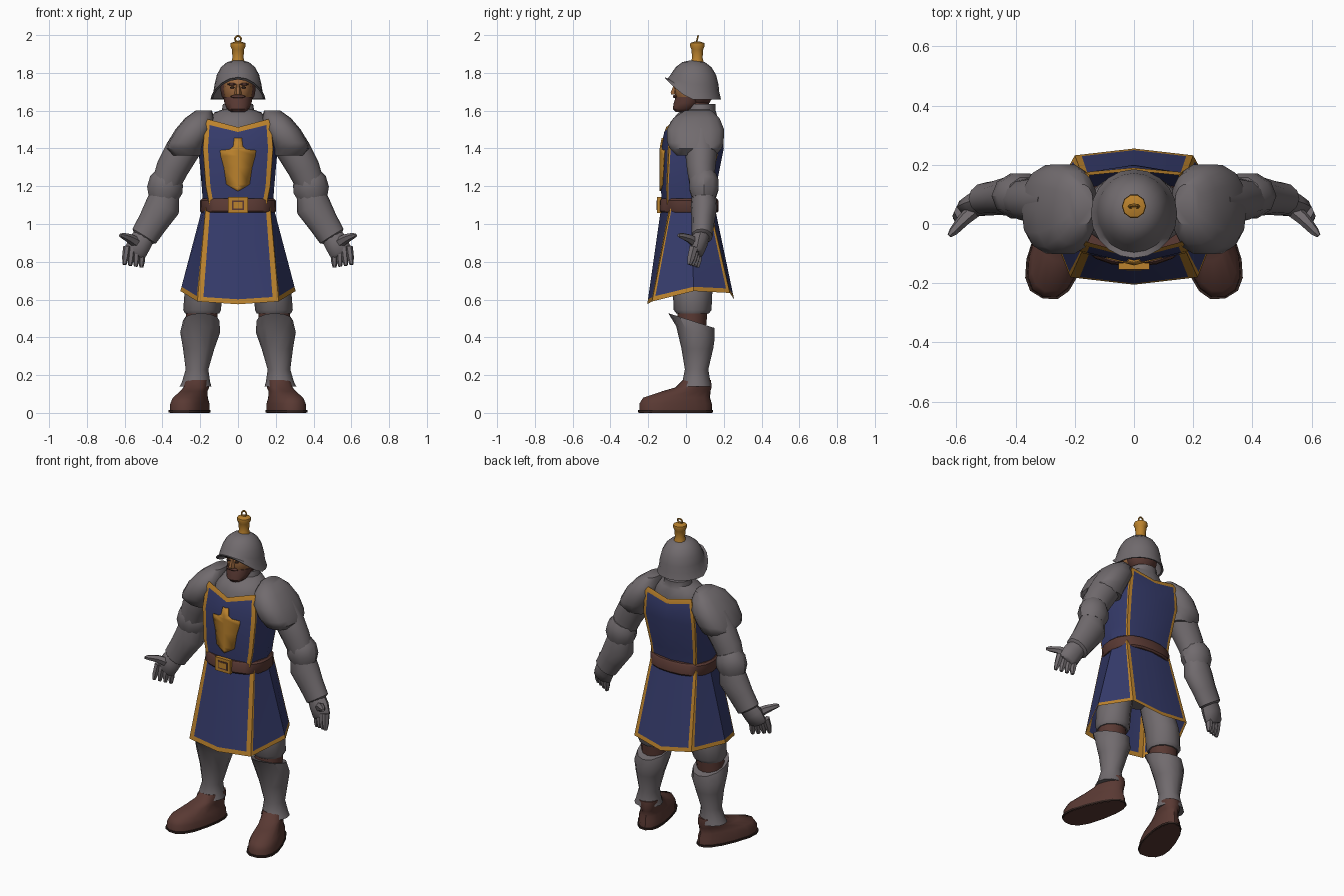
import bpy, bmesh, math
from mathutils import Vector, Matrix

cube = bpy.data.objects.get("Cube")
if cube:
    bpy.data.objects.remove(cube, do_unlink=True)


def material(name, r, g, b):
    m = bpy.data.materials.new(name)
    m.use_nodes = True
    m.diffuse_color = (r, g, b, 1)
    m.node_tree.nodes["Principled BSDF"].inputs["Base Color"].default_value = (r, g, b, 1)
    return m


STEEL = material("steel_grey", .165, .147, .156)
BLUE = material("cloth_blue", .036, .044, .148)
GOLD = material("trim_gold", .5, .225, .026)
LEATHER = material("leather_brown", .1, .041, .033)
SKIN = material("skin", .33, .14, .05)
DARK = material("dark_brown", .03, .016, .013)


def finish(name, bm, mats, mirror=False, angle=40):
    bmesh.ops.recalc_face_normals(bm, faces=bm.faces)
    mesh = bpy.data.meshes.new(name)
    bm.to_mesh(mesh)
    bm.free()
    ob = bpy.data.objects.new(name, mesh)
    bpy.context.collection.objects.link(ob)
    for m in mats:
        mesh.materials.append(m)
    bpy.ops.object.select_all(action='DESELECT')
    ob.select_set(True)
    bpy.context.view_layer.objects.active = ob
    bpy.ops.object.shade_smooth_by_angle(angle=math.radians(angle))
    if mirror:
        ob.modifiers.new("mirror", 'MIRROR').use_mirror_merge = False
    return ob


def skin_rings(bm, rings, rule=lambda row, col: 0):
    """Join closed rings of points with quads."""
    grid = [[bm.verts.new(p) for p in ring] for ring in rings]
    n = len(grid[0])
    for r in range(len(grid) - 1):
        for j in range(n):
            k = (j + 1) % n
            f = bm.faces.new((grid[r][j], grid[r][k], grid[r + 1][k], grid[r + 1][j]))
            f.material_index = rule(r, j)
    return grid


def loft(name, stations, mat, sides=12, flat=True, power=2, mirror=False, warp=None):
    """Stations are x, y, z, depth radius, width radius along a path."""
    pts = [Vector(s[:3]) for s in stations]
    rings = []
    for i, s in enumerate(stations):
        t = pts[min(i + 1, len(pts) - 1)] - pts[max(i - 1, 0)]
        u = Vector((0, 1, 0))
        v = Vector((1, 0, 0)) if flat else u.cross(t).normalized()
        if not flat:
            u = t.cross(v).normalized()
        ring = []
        for j in range(sides):
            a = math.tau * j / sides
            c, d = (math.copysign(abs(q) ** (2 / power), q) for q in (math.cos(a), math.sin(a)))
            p = pts[i] + v * c * s[4] + u * d * s[3]
            ring.append(warp(p) if warp else p)
        rings.append(ring)
    bm = bmesh.new()
    grid = skin_rings(bm, rings)
    bm.faces.new(grid[0])
    bm.faces.new(grid[-1])
    return finish(name, bm, [mat], mirror)


def wrap(name, rows, gold_rows):
    """Garment from half outlines: front centre, front corner, side, back corner, back centre."""
    rings = []
    for row in rows:
        a, b, c, d, e = (Vector(p) for p in row)
        half = [a, b.lerp(a, .14), b, b.lerp(c, .06), c, d.lerp(c, .08), d, d.lerp(e, .11), e]
        rings.append(half + [Vector((-p.x, p.y, p.z)) for p in half[-2:0:-1]])
    stripes = (1, 2, 5, 6)
    bm = bmesh.new()
    skin_rings(bm, rings, lambda r, j: int(r in gold_rows or min(j, 15 - j) in stripes))
    return finish(name, bm, [BLUE, GOLD], angle=30)


def block(name, center, size, mat):
    bm = bmesh.new()
    bmesh.ops.create_cube(bm, size=1, matrix=Matrix.Translation(center) @ Matrix.Diagonal((*size, 1)))
    return finish(name, bm, [mat])


def ball(name, center, size, mat, mirror=False):
    bm = bmesh.new()
    bmesh.ops.create_uvsphere(bm, u_segments=12, v_segments=8, radius=1,
                              matrix=Matrix.Translation(center) @ Matrix.Diagonal((*size, 1)))
    return finish(name, bm, [mat], mirror)


# Skirt with gold hem and corner stripes
top = [(0, -.13, 1.1), (.17, -.08, 1.1), (.185, .03, 1.1), (.16, .125, 1.1), (0, .15, 1.1)]
low = [(0, -.205, .575), (.215, -.18, .59), (.305, .04, .645), (.2, .232, .635), (0, .255, .6)]
hem = [Vector(p).lerp(Vector(q), .05) for p, q in zip(low, top)]
wrap("skirt", [low, hem, top], {0})

# Tabard body with gold neckline
wrap("tabard", [
    [(0, -.125, 1.1), (.15, -.1, 1.1), (.185, .02, 1.1), (.15, .12, 1.1), (0, .145, 1.1)],
    [(0, -.135, 1.2), (.17, -.1, 1.2), (.192, .03, 1.2), (.16, .13, 1.2), (0, .16, 1.2)],
    [(0, -.135, 1.4), (.185, -.09, 1.4), (.21, .05, 1.4), (.18, .17, 1.4), (0, .2, 1.4)],
    [(0, -.115, 1.487), (.175, -.07, 1.53), (.19, .05, 1.53), (.165, .175, 1.54), (0, .19, 1.505)],
    [(0, -.105, 1.512), (.16, -.06, 1.555), (.17, .05, 1.555), (.15, .165, 1.565), (0, .18, 1.53)],
], {3})
loft("gorget", [(0, .04, 1.47, .13, .18), (0, .045, 1.54, .128, .165), (0, .06, 1.59, .1, .125),
                (0, .08, 1.605, .075, .085), (0, .085, 1.635, .072, .08)], STEEL)

# Chest motif plate folded along the chest ridge
outline = [(.02, 1.455), (.026, 1.41), (.045, 1.395), (.095, 1.39), (.092, 1.36),
           (.075, 1.3), (.062, 1.21), (.03, 1.19), (.004, 1.175)]
bm = bmesh.new()
rungs = [[bm.verts.new((x, -.14 + .25 * abs(x) + max(0, z - 1.4) * .2, z)) for x in (-w, 0, w)]
         for w, z in outline]
for a, b in zip(rungs, rungs[1:]):
    for k in (0, 1):
        bm.faces.new((a[k], b[k], b[k + 1], a[k + 1]))
finish("chest_motif", bm, [GOLD]).modifiers.new("thickness", 'SOLIDIFY').thickness = .006

# Belt and buckle
loft("belt", [(0, .015, 1.06, .15, .195), (0, .015, 1.07, .158, .202), (0, .015, 1.125, .156, .2),
              (0, .015, 1.135, .148, .19)], LEATHER, sides=20, power=2.4)
block("buckle", (0, -.142, 1.1), (.105, .022, .085), GOLD)
block("buckle_groove", (0, -.153, 1.1), (.066, .004, .05), LEATHER)
block("buckle_center", (0, -.155, 1.1), (.05, .004, .034), GOLD)

# Head, beard and hair
loft("neck", [(0, .07, 1.56, .055, .06), (0, .06, 1.7, .06, .065)], LEATHER)
ball("face", (0, .025, 1.715), (.077, .088, .105), SKIN)
ball("hair", (0, .07, 1.715), (.094, .08, .1), LEATHER)
loft("beard", [(0, -.02, 1.592, .035, .035), (0, -.01, 1.61, .06, .06), (0, .01, 1.64, .075, .072),
               (0, .025, 1.672, .08, .077)], LEATHER)
loft("nose", [(0, -.06, 1.685, .022, .018), (0, -.062, 1.697, .022, .018), (0, -.05, 1.74, .015, .01)],
     SKIN, sides=6)
ball("moustache", (0, -.058, 1.675), (.04, .012, .009), LEATHER)
ball("eye", (.03, -.055, 1.722), (.013, .007, .006), DARK, True)
ball("eyebrow", (.033, -.052, 1.74), (.024, .012, .007), LEATHER, True)


# Helmet with the rim lifted over the face
def lift_rim(p):
    front = max(0, (.035 - p.y) / .148)
    p.z += .115 * front ** 1.4 * min(1, max(0, (1.81 - p.z) / .15))
    return p


loft("helmet", [(0, .04, 1.866, .02, .02), (0, .04, 1.857, .06, .058), (0, .04, 1.83, .095, .09),
                (0, .042, 1.79, .117, .112), (0, .042, 1.74, .13, .124), (0, .04, 1.7, .136, .13),
                (0, .035, 1.66, .15, .146), (0, .035, 1.663, .138, .134), (0, .04, 1.76, .112, .108)],
     STEEL, sides=20, warp=lift_rim)
loft("plume_socket", [(0, .06, 1.855, .036, .036), (0, .06, 1.88, .029, .029), (0, .06, 1.925, .033, .033),
                      (0, .06, 1.942, .041, .041), (0, .06, 1.958, .039, .039), (0, .06, 1.966, .015, .015)],
     GOLD, sides=10)
bpy.ops.mesh.primitive_torus_add(location=(0, .06, 1.98), rotation=(math.pi / 2 - .25, 0, 0), major_radius=.016,
                                 minor_radius=.005, major_segments=12, minor_segments=6)
bpy.context.object.name = "plume_ring"
bpy.context.object.data.materials.append(GOLD)

# Shoulders and arms
loft("pauldron", [(.268, .055, 1.362, .105, .08), (.28, .052, 1.4, .14, .1), (.268, .05, 1.43, .152, .104),
                  (.232, .05, 1.5, .155, .1), (.203, .055, 1.56, .125, .078), (.18, .065, 1.602, .07, .042)],
     STEEL, sides=14, power=2.5, mirror=True)
loft("upper_arm", [(.25, .08, 1.46, .08, .09), (.3, .08, 1.38, .085, .09), (.35, .08, 1.29, .075, .085),
                   (.385, .085, 1.2, .065, .075)], STEEL, flat=False, mirror=True)
loft("elbow_guard", [(.365, .095, 1.262, .066, .07), (.378, .095, 1.23, .08, .09), (.388, .095, 1.18, .08, .095),
                     (.395, .095, 1.14, .066, .08)], STEEL, sides=10, flat=False, mirror=True)
loft("forearm", [(.385, .095, 1.17, .062, .075), (.4, .095, 1.09, .07, .093), (.45, .09, 1.01, .06, .08),
                 (.497, .085, .935, .056, .073), (.502, .085, .927, .045, .06)], STEEL, flat=False, mirror=True)
loft("palm", [(.485, .085, .95, .045, .055), (.52, .07, .9, .045, .063), (.545, .058, .848, .034, .06),
              (.55, .056, .838, .02, .05)], STEEL, sides=10, flat=False, mirror=True)
for i, finger in enumerate(("little", "ring", "middle", "index")):
    base = Vector((.51 + .026 * i, .065 - .008 * i, .855 + .008 * i))
    tip = Vector((.511 + .03 * i, .06 - .014 * i, .77 + .005 * i))
    loft(finger + "_finger", [(*base, .025, .02), (*base.lerp(tip, .6), .022, .018), (*tip, .012, .01)],
         STEEL, sides=6, flat=False, mirror=True)
loft("thumb", [(.525, .06, .895, .028, .032), (.575, .015, .925, .022, .024), (.61, -.025, .938, .016, .016),
               (.624, -.04, .94, .008, .009)], STEEL, sides=6, flat=False, mirror=True)

# Legs
loft("pelvis", [(0, .03, .78, .07, .08), (0, .03, .86, .11, .16), (0, .02, 1.06, .11, .15)], STEEL)
loft("thigh", [(.19, .035, .525, .085, .09), (.19, .035, .545, .1, .1), (.182, .035, .65, .105, .1),
               (.145, .03, .78, .1, .09), (.11, .025, .92, .095, .08)], STEEL, mirror=True)
loft("knee", [(.195, .03, .44, .075, .08), (.19, .035, .55, .08, .085)], LEATHER, mirror=True)


def peak_front(p):
    if p.z > .42:
        p.z += (.04 - p.y) * .32
    return p


loft("greave", [(.225, .052, .14, .08, .084), (.222, .055, .165, .074, .074), (.217, .056, .23, .062, .06),
                (.208, .06, .34, .084, .083), (.2, .05, .43, .102, .106), (.195, .028, .485, .122, .096),
                (.195, .03, .481, .1, .08)], STEEL, mirror=True, warp=peak_front)

# Boots turned outward
turn = Matrix.Rotation(math.radians(17), 4, 'Z')
pivot = Vector((.213, .06, 0))


def turn_out(p):
    p.x *= 1.08 - p.y * .9
    return pivot + turn @ (p - Vector((0, .06, 0)))


loft("sole_edge", [(0, -.06, .002, .206, .08), (0, -.06, .014, .206, .08)], DARK,
     sides=16, power=2.5, mirror=True, warp=turn_out)
loft("boot", [(0, -.06, 0, .202, .077), (0, -.06, .05, .2, .075), (0, -.055, .08, .185, .066),
              (0, .0, .115, .133, .056), (0, .04, .135, .098, .06), (0, .058, .175, .075, .06)],
     LEATHER, sides=16, power=2.3, mirror=True, warp=turn_out)
